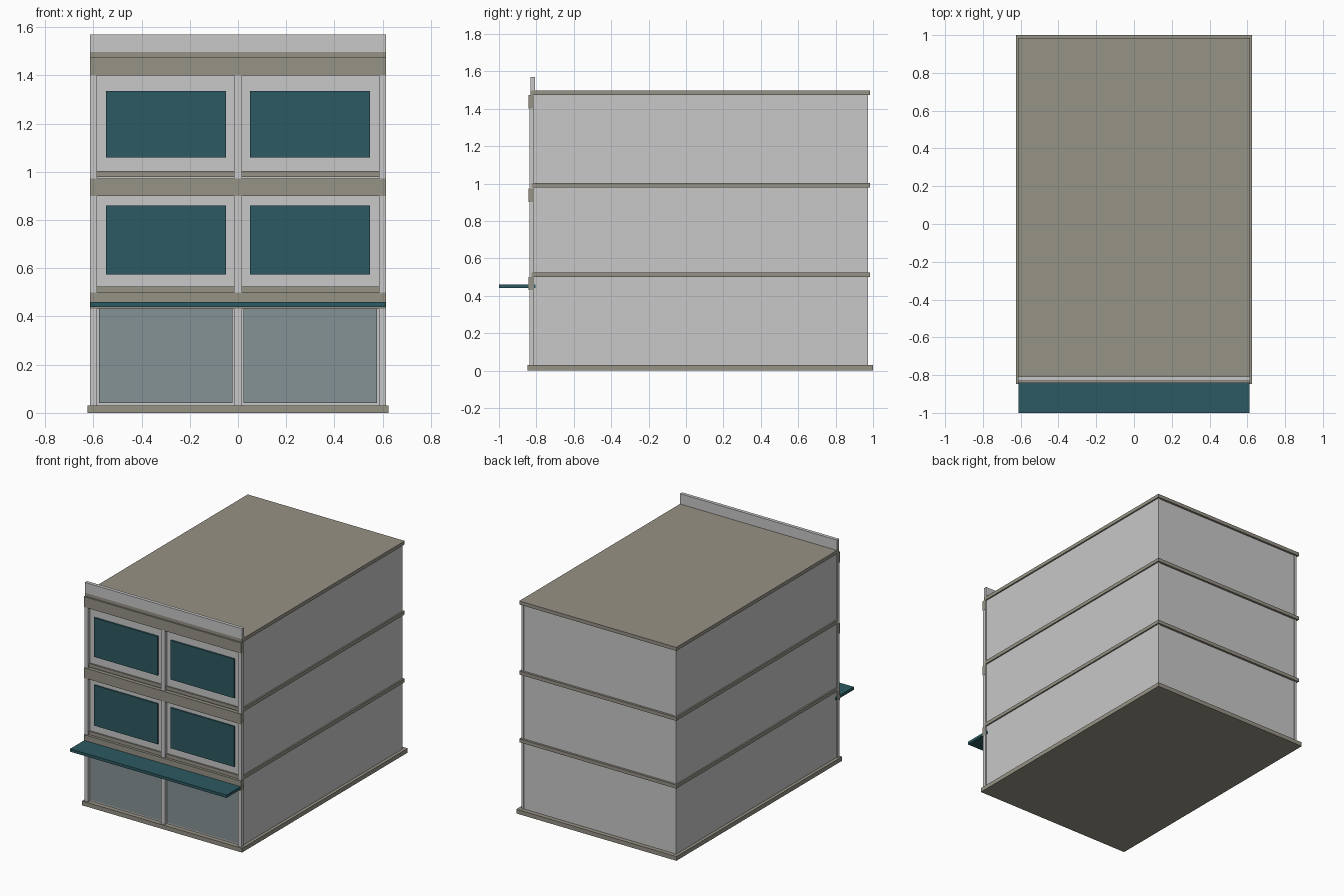
import bpy

if "Cube" in bpy.data.objects:
    bpy.data.objects.remove(bpy.data.objects["Cube"])


def material(name, rgb):
    m = bpy.data.materials.new(name)
    m.diffuse_color = (*rgb, 1)
    m.use_nodes = True
    m.node_tree.nodes["Principled BSDF"].inputs["Base Color"].default_value = m.diffuse_color
    return m


WALL = material("light_grey_wall", (0.58, 0.58, 0.58))
STONE = material("olive_stone", (0.305, 0.287, 0.235))
TEAL = material("dark_teal", (0.026, 0.102, 0.122))
GLASS = material("shop_glass", (0.235, 0.287, 0.305))


def box(name, x, y, z, mat):
    """Axis-aligned box from (min, max) ranges."""
    verts = [(a, b, c) for c in z for b in y for a in x]
    faces = [(0, 2, 3, 1), (4, 5, 7, 6), (0, 1, 5, 4),
             (2, 6, 7, 3), (0, 4, 6, 2), (1, 3, 7, 5)]
    me = bpy.data.meshes.new(name)
    me.from_pydata(verts, [], faces)
    me.materials.append(mat)
    ob = bpy.data.objects.new(name, me)
    bpy.context.collection.objects.link(ob)
    return ob


# Plinth and floor slabs
box("plinth", (-0.625, 0.625), (-0.848, 1.0), (0, 0.03), STONE)
for name, z0, front in (("first_floor_slab", 0.50, -0.825),
                        ("second_floor_slab", 0.978, -0.825),
                        ("roof_slab", 1.472, -0.832)):
    box(name, (-0.613, 0.613), (front, 0.984), (z0, z0 + 0.025), STONE)

# Storey walls: core with side walls standing slightly proud at the back
for i, (z0, z1) in enumerate(((0.03, 0.50), (0.525, 0.978), (1.003, 1.472))):
    box(f"storey_core_{i}", (-0.59, 0.59), (-0.815, 0.969), (z0, z1), WALL)
    for s, side in ((-1, "left"), (1, "right")):
        xs = sorted((s * 0.585, s * 0.603))
        box(f"{side}_wall_{i}", xs, (-0.818, 0.974), (z0, z1), WALL)

# Facade posts
for name, x0, x1 in (("left_post", -0.613, -0.585),
                     ("middle_post", -0.016, 0.016),
                     ("right_post", 0.585, 0.613)):
    box(name, (x0, x1), (-0.838, -0.815), (0.03, 1.472), WALL)

# Fascia bands
for name, z0, z1 in (("lower_band", 0.43, 0.50),
                     ("middle_band", 0.90, 0.972),
                     ("upper_band", 1.40, 1.474)):
    box(name, (-0.614, 0.614), (-0.843, -0.817), (z0, z1), STONE)

# Parapet and canopy
box("parapet", (-0.613, 0.613), (-0.832, -0.808), (1.497, 1.57), WALL)
box("canopy", (-0.611, 0.611), (-1.0, -0.805), (0.44, 0.46), TEAL)

# Windows and shop fronts, one per bay
for s, side in ((-1, "left"), (1, "right")):
    for level, z0, z1 in (("first", 0.575, 0.86), ("second", 1.06, 1.336)):
        xs = sorted((s * 0.05, s * 0.547))
        box(f"{side}_{level}_window", xs, (-0.826, -0.81), (z0, z1), TEAL)
    xs = sorted((s * 0.022, s * 0.577))
    box(f"{side}_shop_glass", xs, (-0.822, -0.81), (0.041, 0.43), GLASS)
